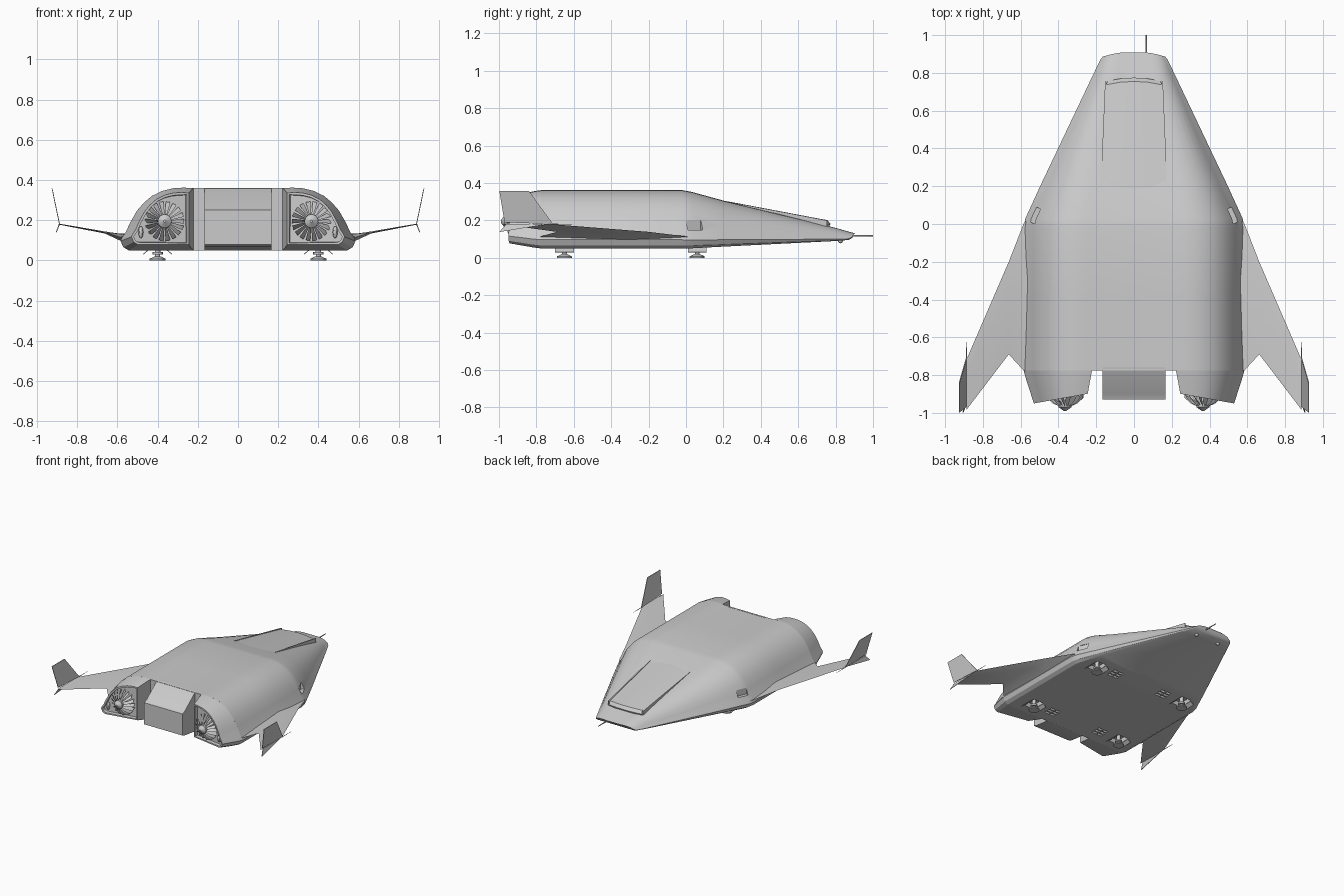
import bpy, bmesh, math
from mathutils import Vector, Matrix

if "Cube" in bpy.data.objects:
    bpy.data.objects.remove(bpy.data.objects["Cube"])

grey = bpy.data.materials.new("hull_grey")
grey.diffuse_color = (0.6, 0.6, 0.6, 1)
grey.use_nodes = True
grey.node_tree.nodes["Principled BSDF"].inputs["Base Color"].default_value = grey.diffuse_color


def finish(name, bm, angle=30):
    bmesh.ops.recalc_face_normals(bm, faces=bm.faces)
    me = bpy.data.meshes.new(name)
    bm.to_mesh(me)
    bm.free()
    me.materials.append(grey)
    ob = bpy.data.objects.new(name, me)
    bpy.context.collection.objects.link(ob)
    smooth(ob, angle)
    return ob


def smooth(ob, angle):
    bpy.ops.object.select_all(action='DESELECT')
    ob.select_set(True)
    bpy.context.view_layer.objects.active = ob
    bpy.ops.object.shade_smooth_by_angle(angle=math.radians(angle))


def loft(bm, rings):
    """Skin closed rings of points; returns the last cap face."""
    vs = [[bm.verts.new(p) for p in r] for r in rings]
    n = len(vs[0])
    for a, b in zip(vs, vs[1:]):
        for i in range(n):
            bm.faces.new((a[i], a[(i + 1) % n], b[(i + 1) % n], b[i]))
    bm.faces.new(vs[0])
    return bm.faces.new(vs[-1])


def box(bm, c, s, rot=None):
    m = Matrix.Translation(c) @ (rot or Matrix()) @ Matrix.Diagonal((*s, 1))
    bmesh.ops.create_cube(bm, size=1, matrix=m)


def cone(bm, c, r1, r2, h, rot=None, n=16):
    m = Matrix.Translation(c) @ (rot or Matrix())
    bmesh.ops.create_cone(bm, cap_ends=True, segments=n, radius1=r1, radius2=r2, depth=h, matrix=m)


# Half cross-section: fraction of half width, fraction of height
SECTION = [(.93, 0), (.975, .05), (1, .15), (.985, .21), (.955, .29), (.915, .45), (.86, .63),
           (.8, .76), (.73, .87), (.64, .95), (.55, .99), (.46, 1.0), (.38, .99)]

# Main hull: y, half width, belly z, top z, nose bow
STATIONS = [(.912, .165, .107, .130, .026), (.88, .178, .096, .138, .01), (.8, .212, .090, .160, 0),
            (.2, .497, .060, .306, 0), (.03, .575, .051, .353, 0), (-.02, .585, .05, .362, 0),
            (-.4, .585, .05, .362, 0), (-.775, .585, .05, .362, 0)]
rings = []
for y, w, zb, zt, bow in STATIONS:
    half = [(u * w, y - bow * u * u, zb + v * (zt - zb)) for u, v in SECTION]
    rings.append(half + [(-x, yy, z) for x, yy, z in reversed(half)])
bm = bmesh.new()
loft(bm, rings)
hull = finish("hull", bm)

# Cutter for side intakes, gear wells and belly vents
GEAR = [(s * .4, y) for s in (1, -1) for y in (.06, -.65)]
bm = bmesh.new()
for s in (1, -1):
    box(bm, (s * .555, .06, .175), (.10, .085, .05), Matrix.Rotation(s * math.radians(24), 4, 'Z'))
for x, y in GEAR:
    box(bm, (x, y, .05), (.085, .11, .07))
    for i in (-1, 0, 1):
        for j in (-1, 1):
            box(bm, (x * .56 + j * .024, y + i * .03, .05), (.04, .02, .04))
cutter = finish("hull_cutter", bm)
cutter.hide_render = True
cutter.hide_viewport = False
mod = hull.modifiers.new("cuts", 'BOOLEAN')
mod.operation, mod.object, mod.solver = 'DIFFERENCE', cutter, 'EXACT'
bpy.context.view_layer.update()
cut = bpy.data.meshes.new_from_object(hull.evaluated_get(bpy.context.evaluated_depsgraph_get()))
hull.modifiers.clear()
hull.data = cut
bpy.data.objects.remove(cutter)
smooth(hull, 30)

# Engine pods: y, half width, inner x, belly z, top z, rear face slant
for s, side in ((1, "right"), (-1, "left")):
    bm = bmesh.new()
    rings = []
    for y, w, inner, zb, zt, slant in [(-.774, .585, .222, .05, .362, 0),
                                       (-.82, .572, .228, .056, .357, .04),
                                       (-.95, .53, .245, .078, .338, .18)]:
        pts = [(inner, 0)] + [(inner + (w - inner) * (u - .38) / .62, v) for u, v in SECTION]
        rings.append([(s * x, y + slant * (w - x), zb + v * (zt - zb)) for x, v in pts])
    cap = loft(bm, rings)
    bmesh.ops.recalc_face_normals(bm, faces=bm.faces)
    bmesh.ops.inset_region(bm, faces=[cap], thickness=.012)
    bmesh.ops.inset_region(bm, faces=[cap], thickness=.003, depth=-.025)
    finish(f"{side}_engine_pod", bm)

    # Fan: swept blades around a pointed hub, facing backwards
    bm = bmesh.new()
    c = Vector((s * .365, -.9, .195))
    tilt = Matrix.Rotation(math.radians(90), 4, 'X')
    for k in range(18):
        a = 2 * math.pi * k / 18
        def pt(r, da, y):
            return c + Vector((r * math.cos(a + da), y, r * math.sin(a + da)))
        rows = [(.03, .16, -.066), (.065, .14, -.05), (.098, .12, -.02)]
        edge = [(bm.verts.new(pt(r, -d, y)), bm.verts.new(pt(r, d * .9, y + .022))) for r, d, y in rows]
        for p, q in zip(edge, edge[1:]):
            bm.faces.new((p[0], p[1], q[1], q[0]))
    cone(bm, c + Vector((0, -.035, 0)), .034, .034, .07, tilt)
    cone(bm, c + Vector((0, -.08, 0)), .034, .006, .02, tilt)
    finish(f"{side}_fan", bm)

    # Small pill-shaped lamp beside the fan
    bm = bmesh.new()
    bmesh.ops.create_uvsphere(bm, u_segments=12, v_segments=8, radius=1,
                              matrix=Matrix.Translation((s * .483, -.925, .14)) @ Matrix.Diagonal((.012, .014, .03, 1)))
    finish(f"{side}_pod_lamp", bm)

    # Wing: chord strips given by x, leading y, trailing y, z, thickness
    bm = bmesh.new()
    rings = []
    for x, y0, y1, z, t in [(.55, .04, -.79, .105, .06), (.585, -.0, -.775, .115, .035),
                            (.663, -.2, -.69, .139, .010), (.888, -.72, -.985, .18, .005)]:
        ym = y0 * .6 + y1 * .4
        rings.append([(s * x, y0, z), (s * x, ym, z + t / 2), (s * x, y1, z), (s * x, ym, z - t / 2)])
    loft(bm, rings)
    finish(f"{side}_wing", bm, 20)

    # Tip fin, lower finlet and forward needle
    def plate(name, pts, t=.004):
        b = bmesh.new()
        loft(b, [[(s * (x + d), y, z) for x, y, z in pts] for d in (-t / 2, t / 2)])
        finish(name, b)
    plate(f"{side}_tip_fin", [(.888, -.71, .18), (.925, -.84, .358), (.925, -.998, .358), (.89, -.97, .19)])
    plate(f"{side}_lower_finlet", [(.888, -.74, .18), (.905, -.998, .138), (.889, -.96, .182)])
    bm = bmesh.new()
    cone(bm, (s * .887, -.665, .18), .003, .001, .11, Matrix.Rotation(math.radians(-90), 4, 'X'), 6)
    finish(f"{side}_fin_needle", bm)

    # Sensor bump under the nose
    bm = bmesh.new()
    bmesh.ops.create_uvsphere(bm, u_segments=12, v_segments=8, radius=.014,
                              matrix=Matrix.Translation((s * .1, .825, .092)))
    finish(f"{side}_nose_sensor", bm)

# Tail block between the pods
bm = bmesh.new()
side_profile = [(-.76, .36), (-.78, .356), (-.90, .262), (-.93, .25), (-.93, .08), (-.9, .07), (-.76, .052)]
loft(bm, [[(x, y, z) for y, z in side_profile] for x in (-.167, .167)])
finish("tail_block", bm)

# Canopy: shallow raised plate, flush at the back and stepped at the front
bm = bmesh.new()
rings = []
for y, w, z, drop in [(.16, .172, .312, .03), (.25, .170, .297, .03), (.72, .152, .208, .04),
                      (.755, .148, .202, .05), (.775, .140, .180, .04)]:
    rings.append([(w * k, y - (.018 * k * k if y > .7 else 0), z - .004 * k * k) for k in (-1, -.5, 0, .5, 1)]
                 + [(w, y - .02, z - drop), (-w, y - .02, z - drop)])
loft(bm, rings)
finish("canopy", bm)

# Canopy edge rails
bm = bmesh.new()
for s in (1, -1):
    loft(bm, [[(s * (x + dx), y, z + dz) for dx, dz in ((-.004, -.03), (.004, -.03), (.004, .002), (-.004, .002))]
              for x, y, z in ((.172, .2, .303), (.149, .755, .198))])
finish("canopy_rails", bm)

# Nose probe
bm = bmesh.new()
cone(bm, (.065, .945, .118), .005, .003, .11, Matrix.Rotation(math.radians(-90), 4, 'X'), 8)
finish("nose_probe", bm)

# Landing gear: foot, leg and splayed doors
for i, (x, y) in enumerate(GEAR):
    bm = bmesh.new()
    cone(bm, (x, y, .004), .04, .04, .008, n=12)
    cone(bm, (x, y, .014), .04, .014, .012, n=12)
    cone(bm, (x, y, .05), .012, .016, .07, n=12)
    cone(bm, (x, y, .036), .026, .026, .012, n=12)
    for d in (-1, 1):
        box(bm, (x + d * .058, y, .042), (.004, .1, .035), Matrix.Rotation(-d * math.radians(50), 4, 'Y'))
    finish(f"landing_gear_{i + 1}", bm)
